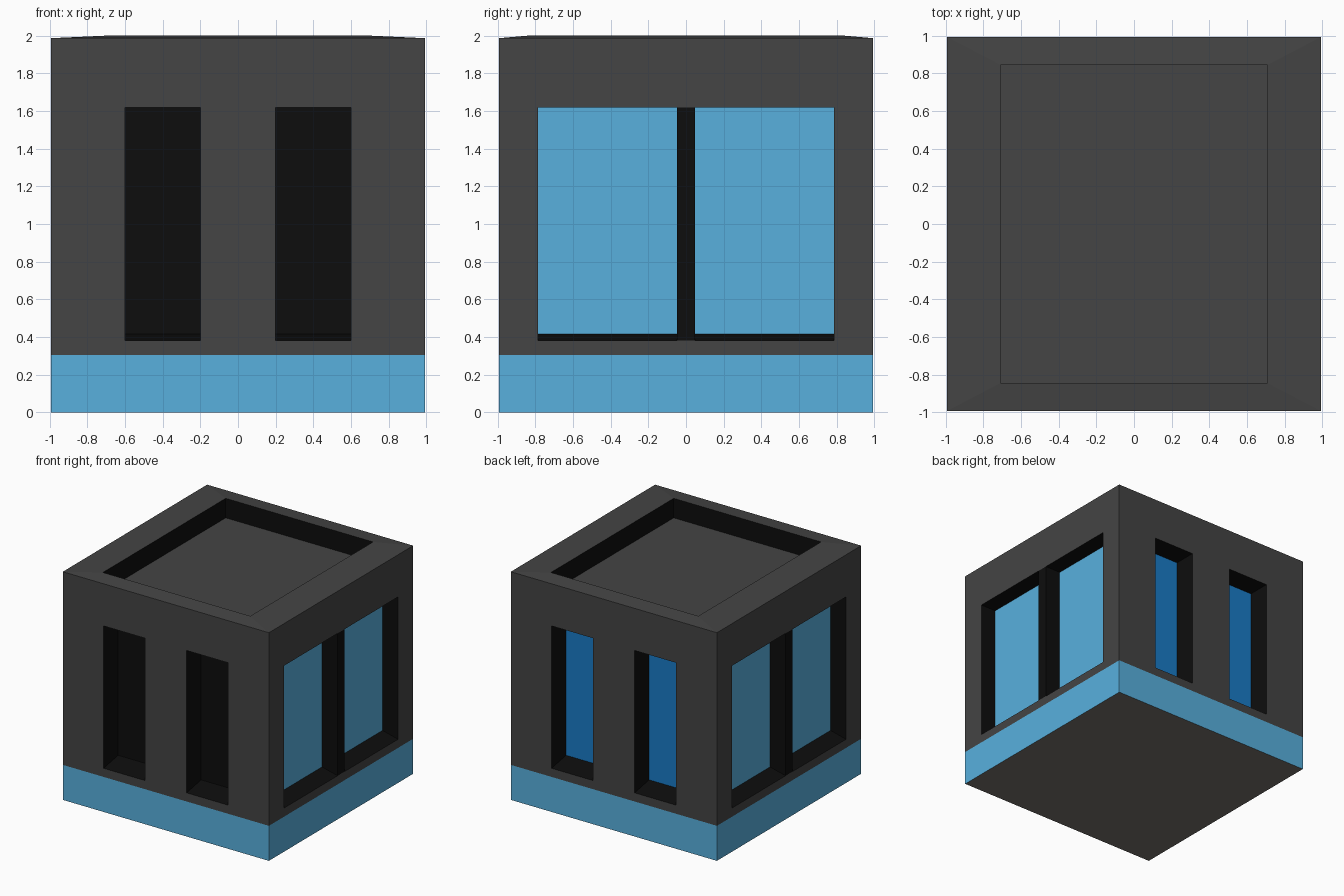
import bpy, bmesh
from math import pi
from mathutils import Matrix

if "Cube" in bpy.data.objects:
    bpy.data.objects.remove(bpy.data.objects["Cube"])

R = 0.993                    # half width of the block
BASE_Z, WALL_Z = 0.305, 1.987
SILL, HEAD, RISE = 0.38, 1.62, 0.037


def mat(name, r, g, b):
    m = bpy.data.materials.new(name)
    m.diffuse_color = (r, g, b, 1)
    m.use_nodes = True
    m.node_tree.nodes["Principled BSDF"].inputs["Base Color"].default_value = m.diffuse_color
    return m


GREY = mat("wall_grey", 0.058, 0.058, 0.058)
BLACK = mat("frame_black", 0.004, 0.004, 0.004)
BLUE = mat("light_blue", 0.098, 0.434, 0.73)
DEEP = mat("deep_blue", 0.0097, 0.198, 0.565)
UNDER = mat("underside_grey", 0.18, 0.165, 0.15)


def build(name, faces, mats, angle=0):
    """Make an object from (corner list, material index) faces, turned about z."""
    bm = bmesh.new()
    for pts, mi in faces:
        bm.faces.new([bm.verts.new(p) for p in pts]).material_index = mi
    bmesh.ops.remove_doubles(bm, verts=bm.verts, dist=1e-5)
    bm.transform(Matrix.Rotation(angle, 4, 'Z'))
    me = bpy.data.meshes.new(name)
    bm.to_mesh(me)
    bm.free()
    for m in mats:
        me.materials.append(m)
    ob = bpy.data.objects.new(name, me)
    bpy.context.collection.objects.link(ob)
    return ob


def rect(x0, x1, z0, z1, y):
    return [(x0, y, z0), (x1, y, z0), (x1, y, z1), (x0, y, z1)]


def ring(hx, hy, z):
    return [(-hx, -hy, z), (hx, -hy, z), (hx, hy, z), (-hx, hy, z)]


def bridge(a, b, mi):
    return [([a[i], a[(i + 1) % 4], b[(i + 1) % 4], b[i]], mi) for i in range(4)]


def wall(side, angle, openings, depth, glass):
    """Wall with recessed openings, black reveals, sloping sills and panes."""
    xs = sorted([-R, R] + [x for o in openings for x in o])
    zs = [BASE_Z, SILL, HEAD, WALL_Z]
    faces, panes = [], []
    for i, (x0, x1) in enumerate(zip(xs, xs[1:])):
        for j, (z0, z1) in enumerate(zip(zs, zs[1:])):
            if not (i % 2 == 1 and j == 1):
                faces.append((rect(x0, x1, z0, z1, -R), 0))
    for x0, x1 in openings:
        inner = rect(x0, x1, SILL + RISE, HEAD, -R + depth)
        faces += bridge(rect(x0, x1, SILL, HEAD, -R), inner, 1)
        panes.append((inner, 0))
    build(side + "_wall", faces, [GREY, BLACK], angle)
    build(side + "_window_panes", panes, [glass], angle)


# Walls: narrow pairs front and back, wide windows on the sides
narrow = [(-0.6, -0.2), (0.2, 0.6)]
wide = [(-0.785, 0.785)]
wall("front", 0, narrow, 0.2, BLACK)
wall("back", pi, narrow, 0.2, DEEP)
for side, angle in (("right", pi / 2), ("left", -pi / 2)):
    wall(side, angle, wide, 0.15, BLUE)
    # Central window post
    outer = rect(-0.047, 0.047, SILL, HEAD, -R)
    inner = rect(-0.047, 0.047, SILL, HEAD, -R + 0.15)
    build(side + "_window_post", [(outer, 0)] + bridge(inner, outer, 0), [BLACK], angle)

# Base band with grey underside
low, high = ring(R, R, 0), ring(R, R, BASE_Z)
build("base_band", bridge(low, high, 0) + [(low[::-1], 1)], [BLUE, UNDER])

# Roof: gently sloping rim around a sunken deck
edge, lip, deck = ring(R, R, WALL_Z), ring(0.71, 0.845, 2.0), ring(0.71, 0.845, 1.83)
build("roof", bridge(edge, lip, 0) + bridge(lip, deck, 1) + [(deck, 0)], [GREY, BLACK])
